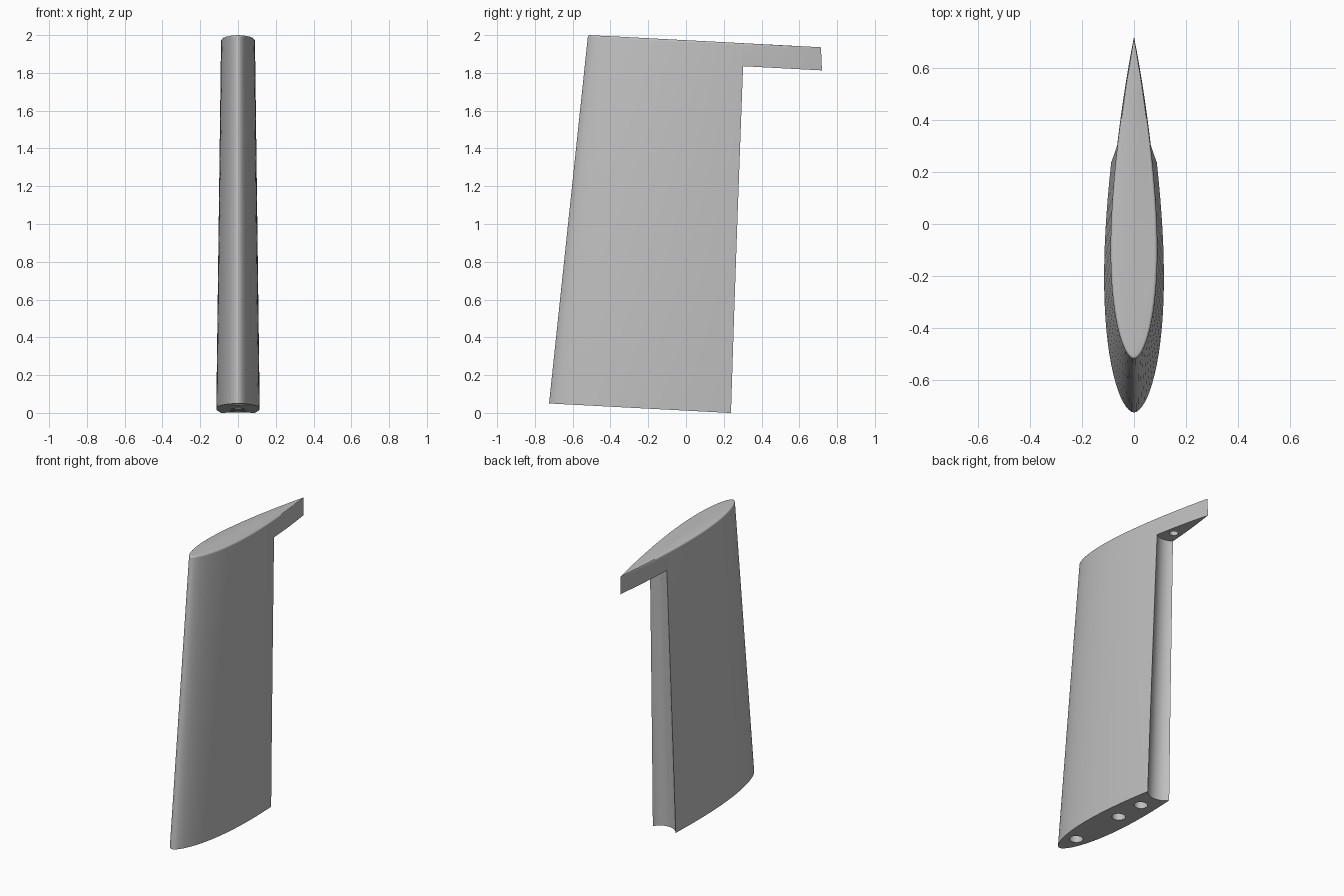
import bpy, bmesh, math

if "Cube" in bpy.data.objects:
    bpy.data.objects.remove(bpy.data.objects["Cube"])

SLOPE = -0.0523      # fore-aft tilt shared by every horizontal plane
HINGE_R = 0.105      # radius of the hinge groove

grey = bpy.data.materials.new("light grey")
grey.use_nodes = True
grey.diffuse_color = (0.52, 0.52, 0.52, 1)
grey.node_tree.nodes["Principled BSDF"].inputs["Base Color"].default_value = (0.52, 0.52, 0.52, 1)


def loft(name, rings):
    """Closed solid skinned through matching rings of points."""
    bm = bmesh.new()
    loops = [[bm.verts.new(p) for p in ring] for ring in rings]
    n = len(loops[0])
    for a, b in zip(loops, loops[1:]):
        for i in range(n):
            j = (i + 1) % n
            bm.faces.new((a[i], a[j], b[j], b[i]))
    bm.faces.new(loops[0][::-1])
    bm.faces.new(loops[-1])
    bmesh.ops.recalc_face_normals(bm, faces=bm.faces)
    mesh = bpy.data.meshes.new(name)
    bm.to_mesh(mesh)
    bm.free()
    mesh.materials.append(grey)
    obj = bpy.data.objects.new(name, mesh)
    bpy.context.collection.objects.link(obj)
    return obj


def thickness(f):
    """Symmetric aerofoil half thickness, 1 at its widest."""
    f = f ** 1.12
    return 2 * 5 * (0.2969 * f ** 0.5 - 0.126 * f - 0.3516 * f ** 2
                    + 0.2843 * f ** 3 - 0.1036 * f ** 4) * 0.9998


def section(t, inset=0.0, drop=0.0, n=40):
    """Aerofoil ring at height fraction t, shrunk by inset and lowered by drop."""
    nose = -0.725 + 0.205 * t + inset
    tail = 0.80 - 0.085 * t
    half = 0.115 - 0.025 * t - inset
    z0 = 0.012 + 1.961 * t - drop
    fr = [(1 - math.cos(math.pi * i / n)) / 2 for i in range(n + 1)]
    outline = [(f, 1) for f in fr] + [(f, -1) for f in fr[-2:0:-1]]
    ring = []
    for f, side in outline:
        y = nose + (tail - nose) * f
        x = side * max(half * thickness(f), 0.0004)
        if f in (0, fr[-1]):
            x = 0
        ring.append((x, y, z0 + SLOPE * y))
    return ring


def slot(y_axis, z0, n=32):
    """Round-nosed slot ring, open towards the back."""
    ring = []
    for i in range(n + 1):
        a = math.pi * i / n
        ring.append((HINGE_R * math.cos(a), y_axis - HINGE_R * math.sin(a)))
    ring += [(-HINGE_R, 1.3), (HINGE_R, 1.3)]
    return [(x, y, z0 + SLOPE * y) for x, y in ring]


def circle(y0, z, r, n=24):
    return [(r * math.cos(2 * math.pi * i / n), y0 + r * math.sin(2 * math.pi * i / n), z)
            for i in range(n)]


# Fin: tapered aerofoil with a softly rounded tip edge
R = 0.012
rings = [section(0)]
for k in range(5):
    a = math.pi / 2 * k / 4
    rings.append(section(1, R * (1 - math.cos(a)), R * (1 - math.sin(a))))
fin = loft("fin", rings)

# Cutters: hinge notch, mounting holes and hinge pin hole
cutters = [loft("hinge_notch_cutter", [slot(0.286, -0.2), slot(0.385, 1.851)])]
for y in (-0.57, -0.156, 0.06):
    cutters.append(loft("mount_hole_cutter", [circle(y, -0.1, 0.043), circle(y + 0.02, 0.3, 0.043)]))
cutters.append(loft("pin_hole_cutter", [circle(0.385, 1.75, 0.028), circle(0.388, 1.89, 0.028)]))

bpy.context.view_layer.objects.active = fin
fin.select_set(True)
for c in cutters:
    m = fin.modifiers.new("cut", "BOOLEAN")
    m.operation = "DIFFERENCE"
    m.solver = "EXACT"
    m.object = c
    bpy.ops.object.modifier_apply(modifier=m.name)
for c in cutters:
    bpy.data.objects.remove(c)

bpy.ops.object.shade_smooth_by_angle(angle=math.radians(30))
